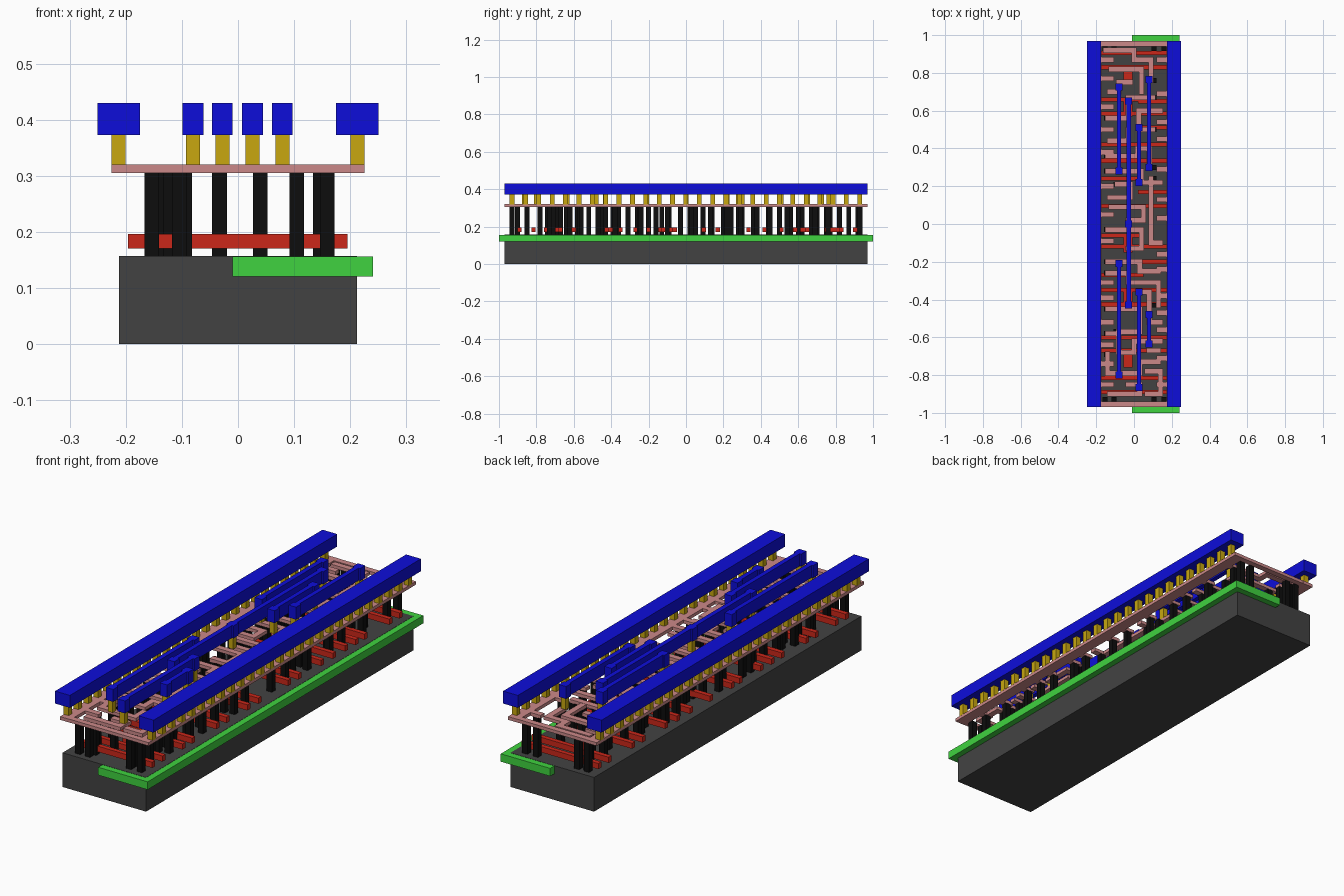
import bpy, bmesh
from mathutils import Matrix


def material(name, r, g, b):
    m = bpy.data.materials.new(name)
    m.diffuse_color = (r, g, b, 1)
    return m


def layer(name, rects, z0, z1, mat):
    """One object made of upright boxes; rects are (x0, x1, y0, y1)."""
    bm = bmesh.new()
    for x0, x1, y0, y1 in rects:
        mtx = Matrix.Translation(((x0 + x1) / 2, (y0 + y1) / 2, (z0 + z1) / 2))
        mtx = mtx @ Matrix.Diagonal((abs(x1 - x0), abs(y1 - y0), z1 - z0, 1))
        bmesh.ops.create_cube(bm, size=1, matrix=mtx)
    me = bpy.data.meshes.new(name)
    bm.to_mesh(me)
    bm.free()
    ob = bpy.data.objects.new(name, me)
    bpy.context.collection.objects.link(ob)
    me.materials.append(mat)
    return ob


def square(x, y, h):
    return (x - h, x + h, y - h, y + h)


def trace(pts, h):
    """Rectangles following an axis-aligned path of half width h."""
    return [(min(a[0], b[0]) - h, max(a[0], b[0]) + h,
             min(a[1], b[1]) - h, max(a[1], b[1]) + h)
            for a, b in zip(pts, pts[1:])]


GREY = material("dark_grey", 0.055, 0.055, 0.055)
GREEN = material("green", 0.05, 0.65, 0.05)
RED = material("red", 0.6, 0.02, 0.01)
BLACK = material("black", 0.004, 0.004, 0.004)
PINK = material("pink", 0.6, 0.25, 0.25)
GOLD = material("gold", 0.58, 0.39, 0.005)
BLUE = material("blue", 0.004, 0.004, 0.7)

# Base block and the well that overhangs it on the right side
layer("substrate", [(-0.212, 0.212, -0.97, 0.97)], 0, 0.157, GREY)
layer("well", [(-0.01, 0.241, -1, 1)], 0.12, 0.156, GREEN)

# Red gate strips, some with a square landing pad
full_gates = [0.905, 0.83, 0.585, 0.42, 0.335, 0.095, -0.12,
              -0.35, -0.425, -0.6, -0.67, -0.815, -0.89]
gates = [(-0.196, 0.195, y - 0.011, y + 0.011) for y in full_gates]
gates += [(0.02, 0.195, y - 0.011, y + 0.011) for y in (0.65, 0.51, 0.17, -0.2)]
gates += [(-0.196, 0.05, y - 0.011, y + 0.011) for y in (0.66, 0.24, -0.06, -0.27)]
gates += [(-0.055, -0.008, y, y + 0.09) for y in (0.74, 0.57, -0.15, -0.43, -0.76)]
layer("gate_strips", gates, 0.17, 0.196, RED)

# Pink lower wiring: two rails with fingers, and folded traces between them
W = 0.014
left_y = [0.87, 0.77, 0.62, 0.5, 0.38, 0.2, 0.05, -0.09,
          -0.31, -0.39, -0.52, -0.64, -0.74, -0.85]
right_y = [0.87, 0.69, 0.54, 0.45, 0.29, 0.13, 0.03, -0.16,
           -0.24, -0.38, -0.47, -0.56, -0.71, -0.85]
wiring = [(-0.225, -0.172, -0.97, 0.97), (0.172, 0.225, -0.97, 0.97)]
wiring += [(-0.175, 0.175, s * 0.955 - 0.014, s * 0.955 + 0.014) for s in (-1, 1)]
wiring += [(-0.175, -0.105, y - W, y + W) for y in left_y]
wiring += [(0.12, 0.175, y - W, y + W) for y in right_y]
paths = [
    [(-0.15, 0.92), (0.0, 0.92), (0.0, 0.87), (0.09, 0.87), (0.09, 0.76)],
    [(-0.12, 0.82), (0.04, 0.82), (0.04, 0.7), (0.13, 0.62)][:3],
    [(-0.13, 0.7), (-0.08, 0.7), (-0.08, 0.75), (-0.02, 0.75)],
    [(-0.14, 0.56), (-0.03, 0.56), (-0.03, 0.67), (0.1, 0.67)],
    [(0.14, 0.6), (0.025, 0.6), (0.025, 0.5), (0.1, 0.5)],
    [(-0.13, 0.44), (-0.03, 0.44), (-0.03, 0.5)],
    [(0.08, 0.3), (0.08, 0.4), (0.02, 0.4), (0.02, 0.36), (-0.14, 0.36)],
    [(-0.14, 0.28), (0.04, 0.28), (0.04, 0.22), (0.14, 0.22)],
    [(-0.13, 0.14), (-0.02, 0.14), (-0.02, 0.21), (-0.09, 0.21)],
    [(0.09, 0.24), (0.09, -0.1), (0.14, -0.1)],
    [(-0.12, 0.09), (0.05, 0.09), (0.05, 0.02), (-0.03, 0.02)],
    [(-0.14, -0.03), (0.04, -0.03), (0.04, -0.13), (-0.03, -0.13)],
    [(-0.14, -0.2), (0.03, -0.2), (0.03, -0.25), (0.13, -0.25)],
    [(-0.14, -0.26), (-0.03, -0.26), (-0.03, -0.31), (0.13, -0.31), (0.13, -0.43)],
]
paths += [
    [(0.025, -0.36), (0.08, -0.36), (0.08, -0.52), (0.14, -0.52)],
    [(-0.14, -0.45), (0.03, -0.45), (0.03, -0.57), (-0.08, -0.57)],
    [(-0.14, -0.58), (-0.08, -0.58), (-0.08, -0.68), (0.0, -0.68), (0.0, -0.62), (0.14, -0.62)],
    [(-0.14, -0.69), (-0.14, -0.79), (0.03, -0.79), (0.03, -0.73), (0.13, -0.73)],
    [(0.08, -0.67), (0.13, -0.67)],
    [(-0.13, -0.9), (0.03, -0.9), (0.03, -0.85), (-0.03, -0.85)],
    [(0.07, -0.9), (0.14, -0.9), (0.14, -0.78), (0.07, -0.78)],
]
for p in paths:
    wiring += trace(p, W)
layer("lower_wiring", wiring, 0.305, 0.32, PINK)

# Black contact posts under the fingers, trace ends and gate pads
posts = [square(-0.12, y, 0.013) for y in left_y]
posts += [square(0.147, y, 0.013) for y in right_y]
posts += [square(x, s * 0.93, 0.013) for s in (-1, 1)
          for x in (-0.154, -0.105, 0.105, 0.159)]
for p in paths:
    for x, y in (p[0], p[-1]):
        if x < -0.06:
            x = -0.145 if x < -0.13 else -0.095
        elif x < 0.01:
            x = -0.033
        else:
            x = 0.04 if x < 0.06 else 0.105
        posts.append(square(x, y, 0.013))
layer("contact_posts", posts, 0.157, 0.306, BLACK)

# Blue upper bars: (x, y positions of the landing pads)
bars = [
    (-0.08, (0.725, 0.28)), (-0.08, (-0.21, -0.80)),
    (-0.028, (0.65, 0.0, -0.43)),
    (0.026, (0.51, 0.22)), (0.026, (-0.36, -0.865)),
    (0.079, (0.765, 0.30)), (0.079, (-0.48, -0.635)),
]
upper = []
vias = [square(x, -0.93 + i * 0.0715, 0.0125)
        for x in (-0.213, 0.213) for i in range(27)]
for x, ys in bars:
    upper.append((x - 0.011, x + 0.011, min(ys), max(ys)))
    for y in ys:
        upper.append(square(x, y, 0.0185))
        vias.append(square(x, y, 0.0125))
layer("upper_bars", upper, 0.373, 0.43, BLUE)
layer("power_rails", [(-0.25, -0.175, -0.97, 0.97), (0.175, 0.25, -0.97, 0.97)],
      0.373, 0.43, BLUE)
layer("via_posts", vias, 0.319, 0.374, GOLD)
